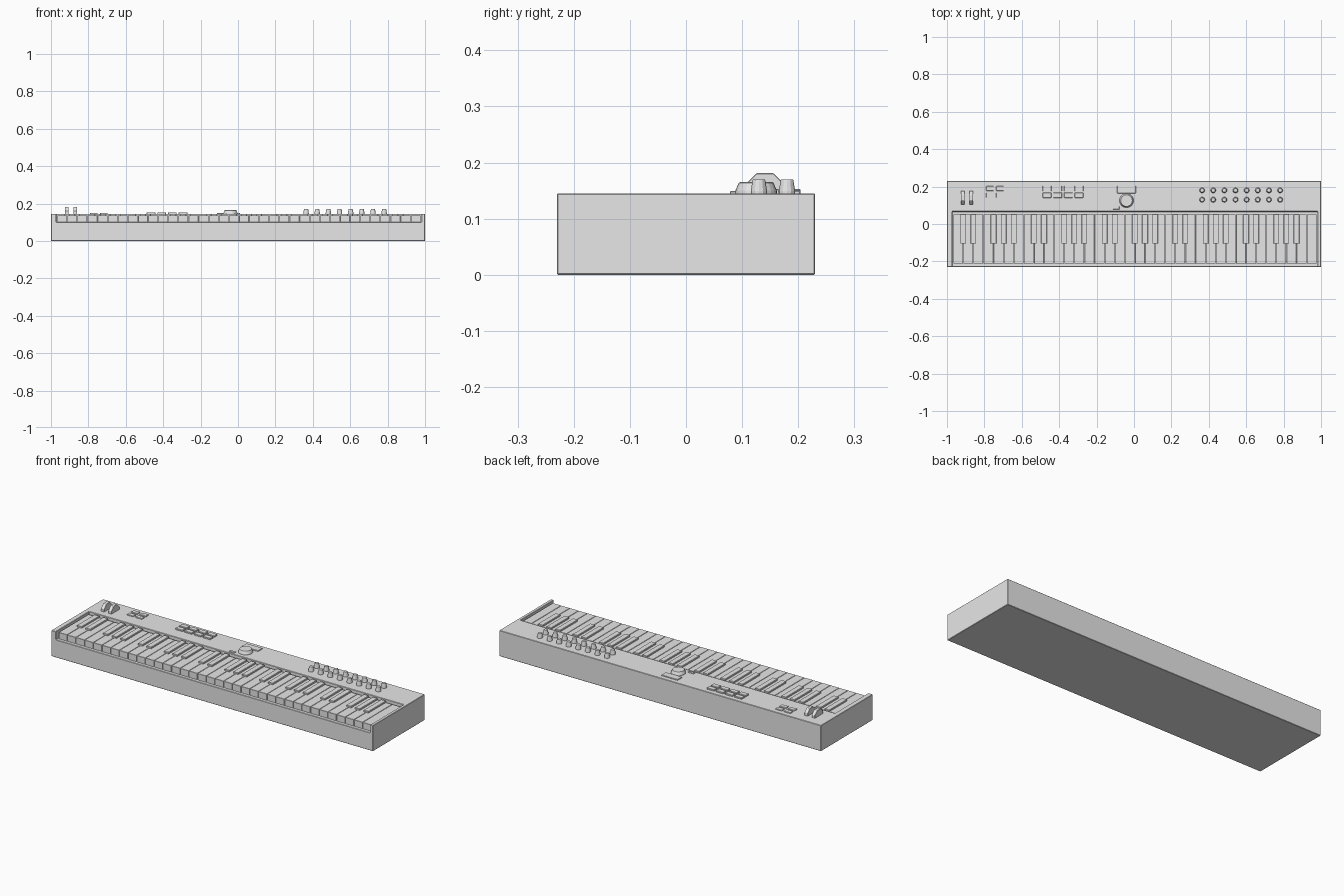
import bpy
import bmesh
import math
from mathutils import Matrix, Vector

if "Cube" in bpy.data.objects:
    bpy.data.objects.remove(bpy.data.objects["Cube"], do_unlink=True)

# Single plain grey for the whole instrument
grey = bpy.data.materials.new("plain_grey")
grey.use_nodes = True
grey.diffuse_color = (0.8, 0.8, 0.8, 1)
grey.node_tree.nodes["Principled BSDF"].inputs["Base Color"].default_value = grey.diffuse_color

TOP = 0.145      # panel height
FLOOR = 0.10     # key bed height


def finish(name, bm, bevel=0):
    mesh = bpy.data.meshes.new(name)
    bm.to_mesh(mesh)
    bm.free()
    mesh.materials.append(grey)
    obj = bpy.data.objects.new(name, mesh)
    bpy.context.collection.objects.link(obj)
    if bevel:
        mod = obj.modifiers.new("edge", "BEVEL")
        mod.width, mod.segments = bevel, 1
    return obj


def box(name, x, y, z, bevel=0):
    """Box from (low, high) pairs on each axis."""
    bm = bmesh.new()
    bmesh.ops.create_cube(bm, size=1)
    size = [b - a for a, b in (x, y, z)]
    mid = [(a + b) / 2 for a, b in (x, y, z)]
    bmesh.ops.transform(bm, matrix=Matrix.Translation(mid) @ Matrix.Diagonal((*size, 1)), verts=bm.verts)
    return finish(name, bm, bevel)


def pad(name, cx, cy, w, d, top):
    return box(name, (cx - w / 2, cx + w / 2), (cy - d / 2, cy + d / 2), (TOP - 0.004, top), 0.0015)


def turned(name, cx, cy, rings, sides):
    """Stack of (radius, height) rings, closed at the top."""
    bm = bmesh.new()
    loops = []
    for r, z in rings:
        angles = [2 * math.pi * i / sides for i in range(sides)]
        loops.append([bm.verts.new((cx + r * math.cos(a), cy + r * math.sin(a), z)) for a in angles])
    for low, high in zip(loops, loops[1:]):
        for i in range(sides):
            j = (i + 1) % sides
            bm.faces.new((low[i], low[j], high[j], high[i]))
    bm.faces.new(loops[-1])
    bm.faces.new(loops[0][::-1])
    return finish(name, bm)


# Case with an open-fronted key bed
case = box("case", (-1, 1), (-0.23, 0.23), (0, TOP))
cutter = box("key_bed_cutter", (-0.972, 0.982), (-0.3, 0.067), (FLOOR, 0.3))
cutter.hide_render = True
cutter.hide_set(True)
cut = case.modifiers.new("key_bed", "BOOLEAN")
cut.operation, cut.object, cut.solver = "DIFFERENCE", cutter, "EXACT"
edge = case.modifiers.new("edge", "BEVEL")
edge.width, edge.segments = 0.002, 1

# Keys: five octaves plus the closing note
COUNT, START, END = 36, -0.967, 0.977
pitch = (END - START) / COUNT
for i in range(COUNT):
    x = START + i * pitch
    box(f"white_key_{i + 1}", (x + 0.001, x + pitch - 0.001), (-0.212, 0.052), (FLOOR - 0.002, 0.136), 0.001)
    if i % 7 in (1, 2, 4, 5, 6):
        box(f"black_key_{i}", (x - 0.015, x + 0.015), (-0.105, 0.053), (FLOOR, TOP), 0.0015)

# Pitch and modulation wheels
for name, x in (("pitch_wheel", -0.915), ("modulation_wheel", -0.87)):
    bm = bmesh.new()
    bmesh.ops.create_cone(bm, cap_ends=True, segments=8, radius1=0.039, radius2=0.039, depth=0.02)
    turn = Matrix.Rotation(math.pi / 2, 4, "Y") @ Matrix.Rotation(math.pi / 8, 4, "Z")
    bmesh.ops.transform(bm, matrix=Matrix.Translation(Vector((x, 0.141, TOP))) @ turn, verts=bm.verts)
    finish(name, bm, 0.001)

# Two rows of tapered knobs
for row, y in enumerate((0.130, 0.180)):
    for col in range(8):
        turned(f"knob_{row + 1}_{col + 1}", 0.364 + col * 0.0596, y,
               [(0.0145, TOP - 0.003), (0.0145, 0.149), (0.0115, 0.168), (0.010, 0.17)], 12)

# Data dial, display and the button beside it
turned("data_dial", -0.04, 0.125, [(0.038, TOP - 0.003), (0.037, 0.15), (0.031, 0.164), (0.029, 0.165)], 24)
pad("display", -0.04, 0.184, 0.10, 0.04, 0.150)
pad("dial_button", -0.095, 0.086, 0.035, 0.016, 0.149)

# Button groups
for row, y in enumerate((0.154, 0.19)):
    for col in range(4):
        pad(f"pad_button_{row + 1}_{col + 1}", -0.465 + col * 0.057, y, 0.046, 0.028, 0.153)
    for col in range(2):
        pad(f"octave_button_{row + 1}_{col + 1}", -0.77 + col * 0.053, y, 0.04, 0.025, 0.150)
